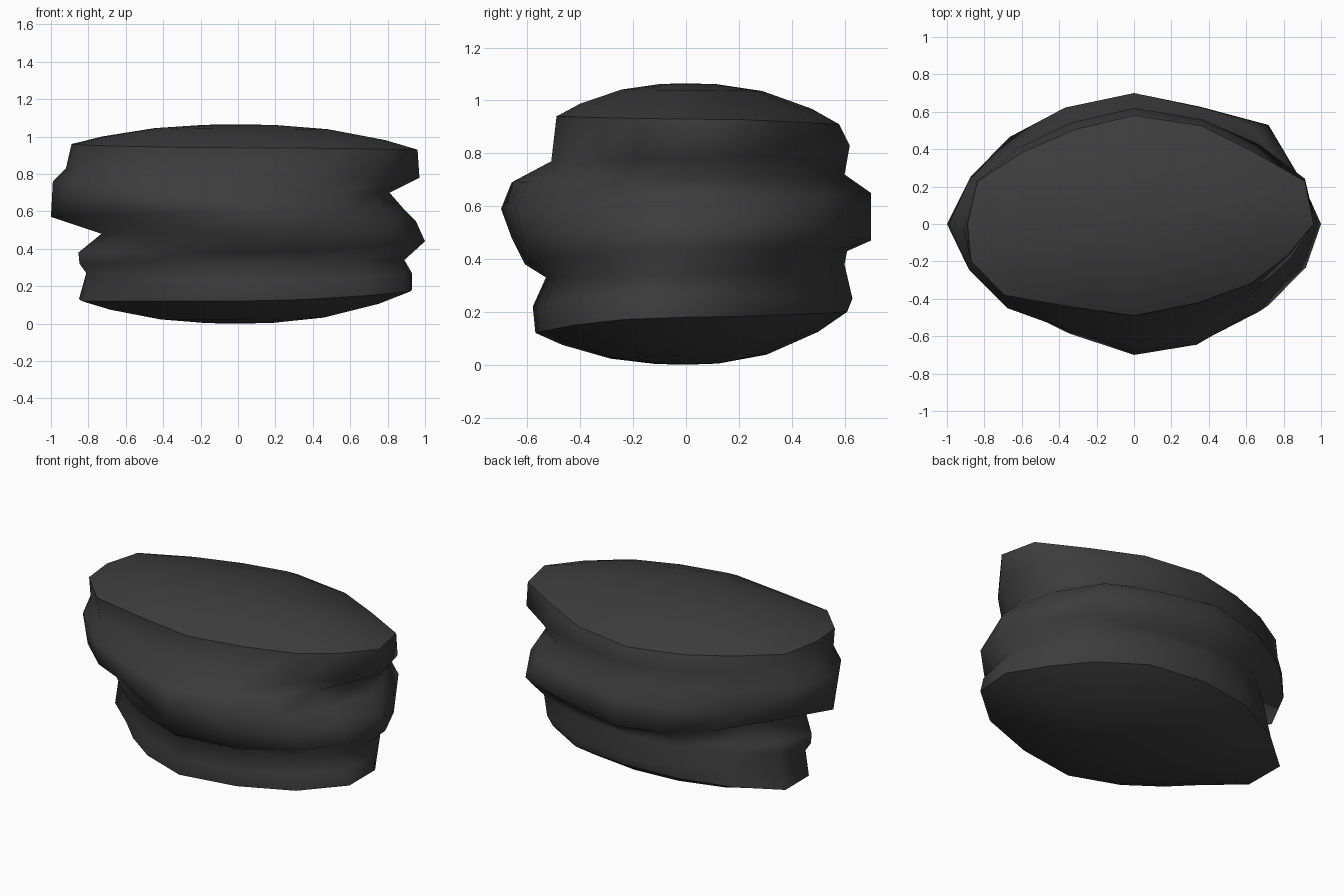
import bpy
import bmesh
from math import sin, cos, pi

# Remove only the default cube
cube = bpy.data.objects.get("Cube")
if cube:
    bpy.data.objects.remove(cube)

SIDES = 16

# Outline of the rock in four directions, from the bottom rim to the top rim
# Each pair is (distance from the centre, height)
LEFT = [(.93, .18), (.93, .27), (.89, .34), (1, .44), (.95, .55),
        (.88, .62), (.81, .7), (.97, .78), (.96, .93)]
RIGHT = [(.86, .12), (.83, .27), (.86, .32), (.86, .38), (.73, .48),
         (1, .57), (.99, .76), (.92, .83), (.89, .96)]
FRONT = [(.57, .12), (.58, .22), (.53, .33), (.61, .38), (.66, .48),
         (.7, .59), (.66, .69), (.51, .77), (.49, .94)]
BACK = [(.61, .2), (.63, .25), (.6, .38), (.61, .43), (.7, .47),
        (.7, .65), (.6, .72), (.62, .83), (.58, .91)]

# Fullness of the outline around the rock, starting at the left and
# turning by the back, at the bottom, middle and top
FULLNESS = [
    (1, .92, .94, 1, 1, 1.01, 1.02, 1.07, .97, .8, .8, .88, 1, 1, 1.05, 1.07),
    (1, .99, 1.07, .97, 1, .97, .94, .92, 1, .87, .83, .88, 1, 1.02, 1, .97),
    (1, 1.03, .94, .98, 1, .94, .94, 1.02, 1, 1.06, 1.1, .98, 1, .93, .92, .92),
]


def ring_point(level, step):
    """Point on one layer of the rock, blended between the outlines."""
    t = 2 * level / (len(LEFT) - 1)
    base = min(int(t), 1)
    low, high = FULLNESS[base][step], FULLNESS[base + 1][step]
    full = low + (high - low) * (t - base)
    angle = 2 * pi * step / SIDES
    c, s = cos(angle), sin(angle)
    rx, zx = (LEFT if c > 0 else RIGHT)[level]
    ry, zy = (BACK if s > 0 else FRONT)[level]
    return rx * c * full, ry * s * full, zx * c * c + zy * s * s


def bridge(bm, lower, upper):
    """Join two rings with a band of faces."""
    for i in range(SIDES):
        j = (i + 1) % SIDES
        bm.faces.new((lower[i], lower[j], upper[j], upper[i]))


def add_cap(bm, rim, apex_z):
    """Close a rim with a shallow dome and keep the rim crisp."""
    for i in range(SIDES):
        bm.edges.get((rim[i], rim[(i + 1) % SIDES])).smooth = False
    previous = rim
    for scale in (.82, .5, .2):
        rise = 1 - scale ** 2.4
        ring = [bm.verts.new((v.co.x * scale, v.co.y * scale,
                              v.co.z + (apex_z - v.co.z) * rise)) for v in rim]
        bridge(bm, previous, ring)
        previous = ring
    apex = bm.verts.new((0, 0, apex_z))
    for i in range(SIDES):
        bm.faces.new((previous[i], previous[(i + 1) % SIDES], apex))


# Stacked, weathered layers
bm = bmesh.new()
rings = [[bm.verts.new(ring_point(level, step)) for step in range(SIDES)]
         for level in range(len(LEFT))]
for lower, upper in zip(rings, rings[1:]):
    bridge(bm, lower, upper)

# Domed underside and top
add_cap(bm, rings[0], 0)
add_cap(bm, rings[-1], 1.065)
bmesh.ops.recalc_face_normals(bm, faces=bm.faces)
for face in bm.faces:
    face.smooth = True

mesh = bpy.data.meshes.new("layered_rock")
bm.to_mesh(mesh)
bm.free()
rock = bpy.data.objects.new("layered_rock", mesh)
bpy.context.collection.objects.link(rock)

# Dark stone colour
stone = bpy.data.materials.new("dark_stone")
stone.use_nodes = True
colour = (.045, .045, .045, 1)
stone.diffuse_color = colour
stone.node_tree.nodes["Principled BSDF"].inputs["Base Color"].default_value = colour
mesh.materials.append(stone)
